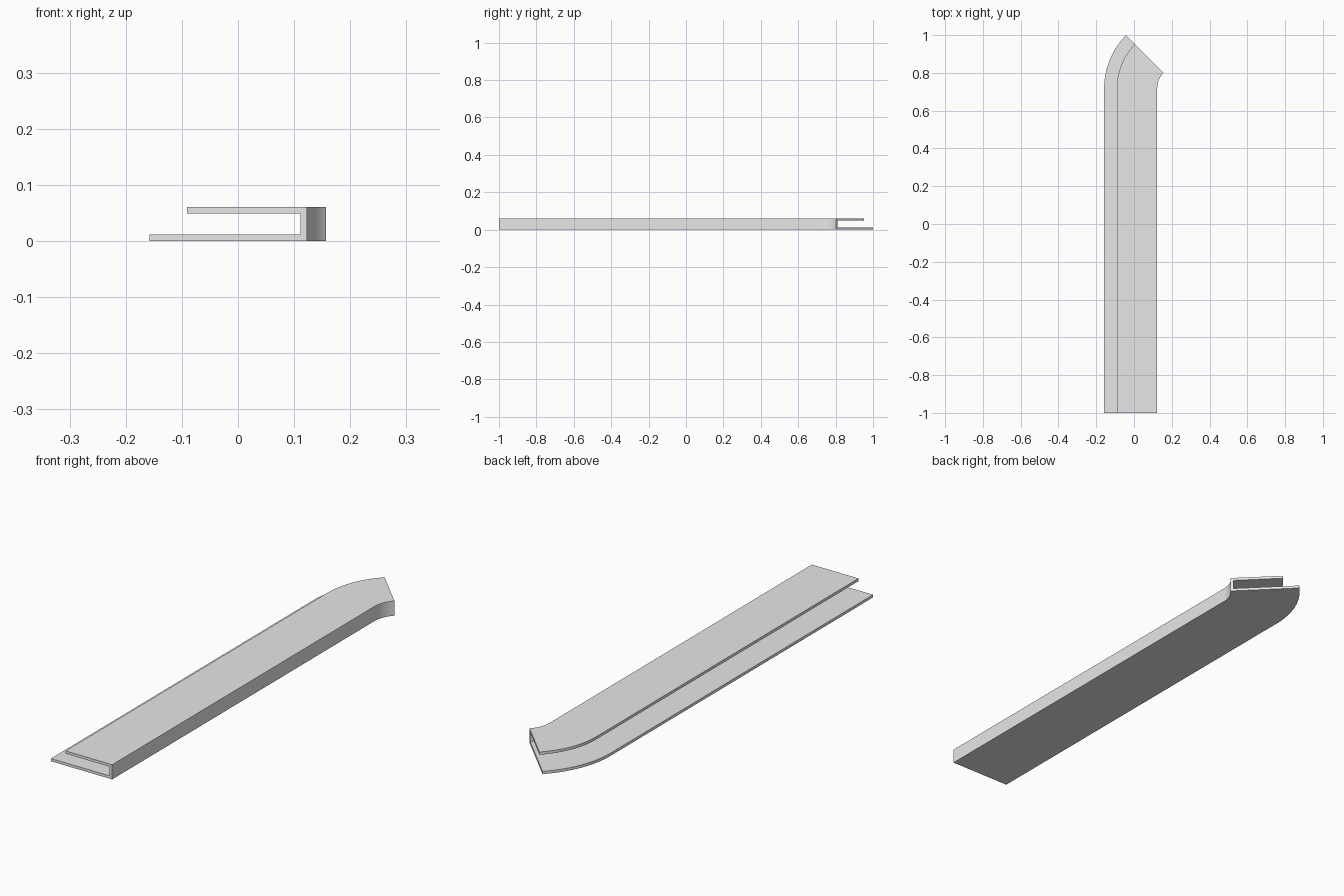
import bpy, bmesh
from math import sin, cos, radians

cube = bpy.data.objects.get("Cube")
if cube:
    bpy.data.objects.remove(cube, do_unlink=True)

# Plain grey material
grey = bpy.data.materials.new("light_grey")
grey.use_nodes = True
colour = (0.8, 0.8, 0.8, 1)
grey.diffuse_color = colour
grey.node_tree.nodes["Principled BSDF"].inputs["Base Color"].default_value = colour

# Channel cross-section: wide lower flange, web, shorter upper flange
OUTER, LIP, WEB = -0.158, -0.091, 0.123
HEIGHT, WALL = 0.061, 0.0115
profile = [
    (OUTER, 0), (WEB, 0), (WEB, HEIGHT), (LIP, HEIGHT),
    (LIP, HEIGHT - WALL), (WEB - WALL, HEIGHT - WALL),
    (WEB - WALL, WALL), (OUTER, WALL),
]

# Bend around a vertical axis beside the web
BEND_X, BEND_Y, BEND, STEPS = 0.239, 0.719, radians(45), 20


def section(bm, y, angle):
    """Add one cross-section ring, turned about the bend axis."""
    return [bm.verts.new((BEND_X - (BEND_X - x) * cos(angle),
                          y + (BEND_X - x) * sin(angle), z))
            for x, z in profile]


# Sweep: straight run, then the curved end
bm = bmesh.new()
rings = [section(bm, -1, 0)]
rings += [section(bm, BEND_Y, BEND * i / STEPS) for i in range(STEPS + 1)]
n = len(profile)
for a, b in zip(rings, rings[1:]):
    for i in range(n):
        j = (i + 1) % n
        bm.faces.new((a[i], a[j], b[j], b[i]))
bm.faces.new(rings[0])
bm.faces.new(rings[-1])
bmesh.ops.recalc_face_normals(bm, faces=bm.faces)

mesh = bpy.data.meshes.new("curved_channel")
bm.to_mesh(mesh)
bm.free()
mesh.materials.append(grey)
channel = bpy.data.objects.new("curved_channel", mesh)
bpy.context.collection.objects.link(channel)

# Smooth bend with crisp edges
bpy.ops.object.select_all(action="DESELECT")
channel.select_set(True)
bpy.context.view_layer.objects.active = channel
bpy.ops.object.shade_smooth_by_angle(angle=radians(30))
